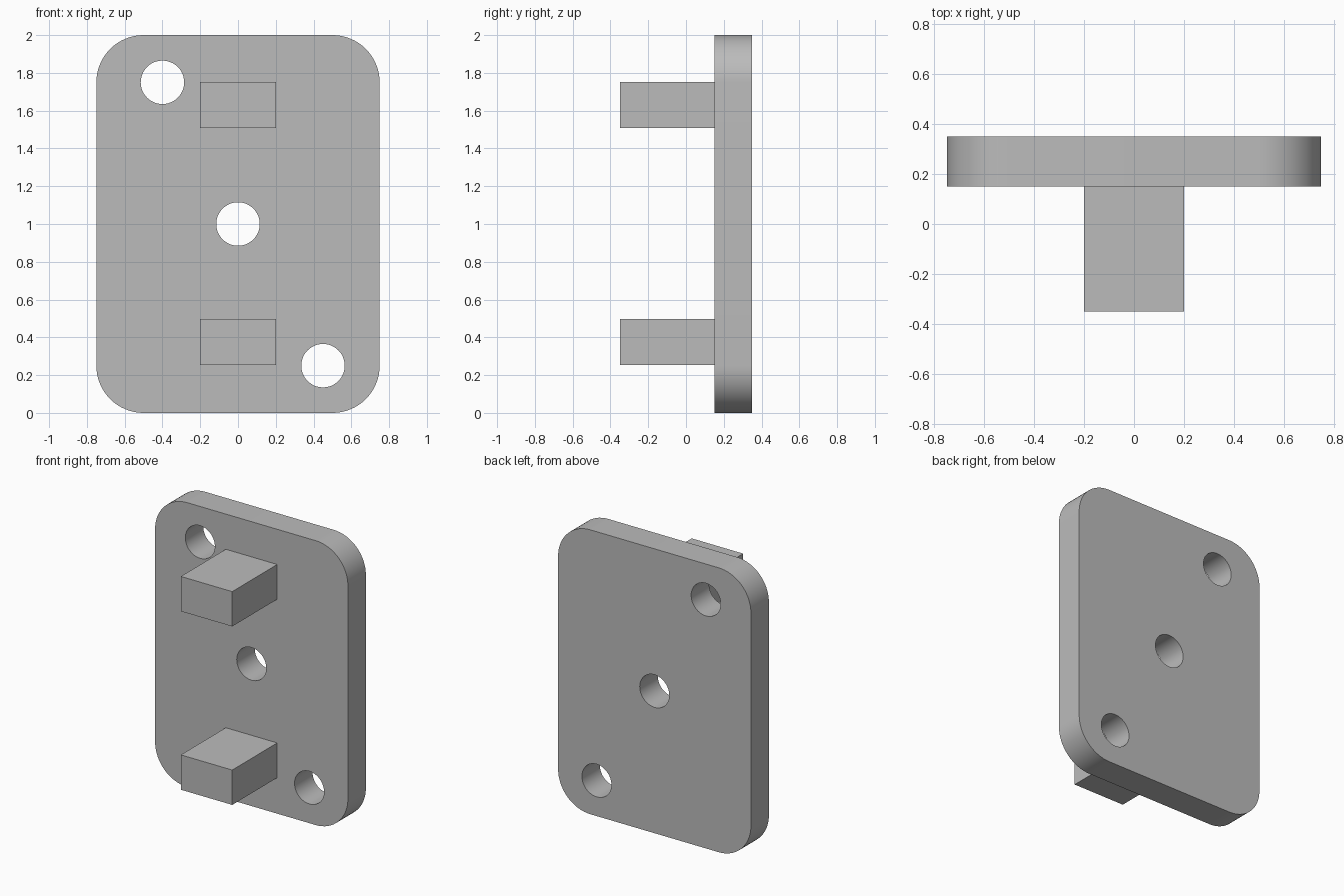
import bpy, bmesh, math

if "Cube" in bpy.data.objects:
    bpy.data.objects.remove(bpy.data.objects["Cube"])

grey = bpy.data.materials.new("plain grey")
grey.diffuse_color = (0.5, 0.5, 0.5, 1)
grey.use_nodes = True
grey.node_tree.nodes["Principled BSDF"].inputs["Base Color"].default_value = grey.diffuse_color

Y_FRONT, Y_JOIN, Y_BACK = -0.35, 0.15, 0.35
HALF_W, HEIGHT, CORNER = 0.75, 2.0, 0.25
HOLE_R = 0.115
HOLES = [(-0.4, 1.75), (0.0, 1.0), (0.45, 0.25)]


def arc(cx, cz, r, start, sweep, n):
    """Points (x, z) along an arc, angles in degrees."""
    return [(cx + r * math.cos(math.radians(start + sweep * i / n)),
             cz + r * math.sin(math.radians(start + sweep * i / n)))
            for i in range(n + 1)]


def finish(name, bm):
    bmesh.ops.recalc_face_normals(bm, faces=bm.faces)
    mesh = bpy.data.meshes.new(name)
    bm.to_mesh(mesh)
    bm.free()
    mesh.materials.append(grey)
    obj = bpy.data.objects.new(name, mesh)
    bpy.context.collection.objects.link(obj)
    return obj


# Back plate: rounded outline with three through holes
outline = []
for sx, sz, start in ((1, 1, 0), (-1, 1, 90), (-1, -1, 180), (1, -1, 270)):
    outline += arc(sx * (HALF_W - CORNER), HEIGHT / 2 + sz * (HEIGHT / 2 - CORNER),
                   CORNER, start, 90, 16)
loops = [outline] + [arc(x, z, HOLE_R, 0, 360, 48)[:-1] for x, z in HOLES]

bm = bmesh.new()
for loop in loops:
    verts = [bm.verts.new((x, Y_JOIN, z)) for x, z in loop]
    for a, b in zip(verts, verts[1:] + verts[:1]):
        bm.edges.new((a, b))
bmesh.ops.triangle_fill(bm, edges=bm.edges[:], use_beauty=True, normal=(0, -1, 0))
extruded = bmesh.ops.extrude_face_region(bm, geom=bm.faces[:], use_keep_orig=True)
moved = [v for v in extruded["geom"] if isinstance(v, bmesh.types.BMVert)]
bmesh.ops.translate(bm, verts=moved, vec=(0, Y_BACK - Y_JOIN, 0))
plate = finish("back_plate", bm)
bpy.context.view_layer.objects.active = plate
plate.select_set(True)
bpy.ops.object.shade_smooth_by_angle(angle=math.radians(30))

# Two rectangular pegs on the front of the plate
for name, z in (("lower_peg", 0.375), ("upper_peg", 1.63)):
    bm = bmesh.new()
    bmesh.ops.create_cube(bm, size=1)
    bmesh.ops.scale(bm, verts=bm.verts, vec=(0.4, Y_JOIN - Y_FRONT, 0.245))
    bmesh.ops.translate(bm, verts=bm.verts, vec=(0, (Y_FRONT + Y_JOIN) / 2, z))
    finish(name, bm)
